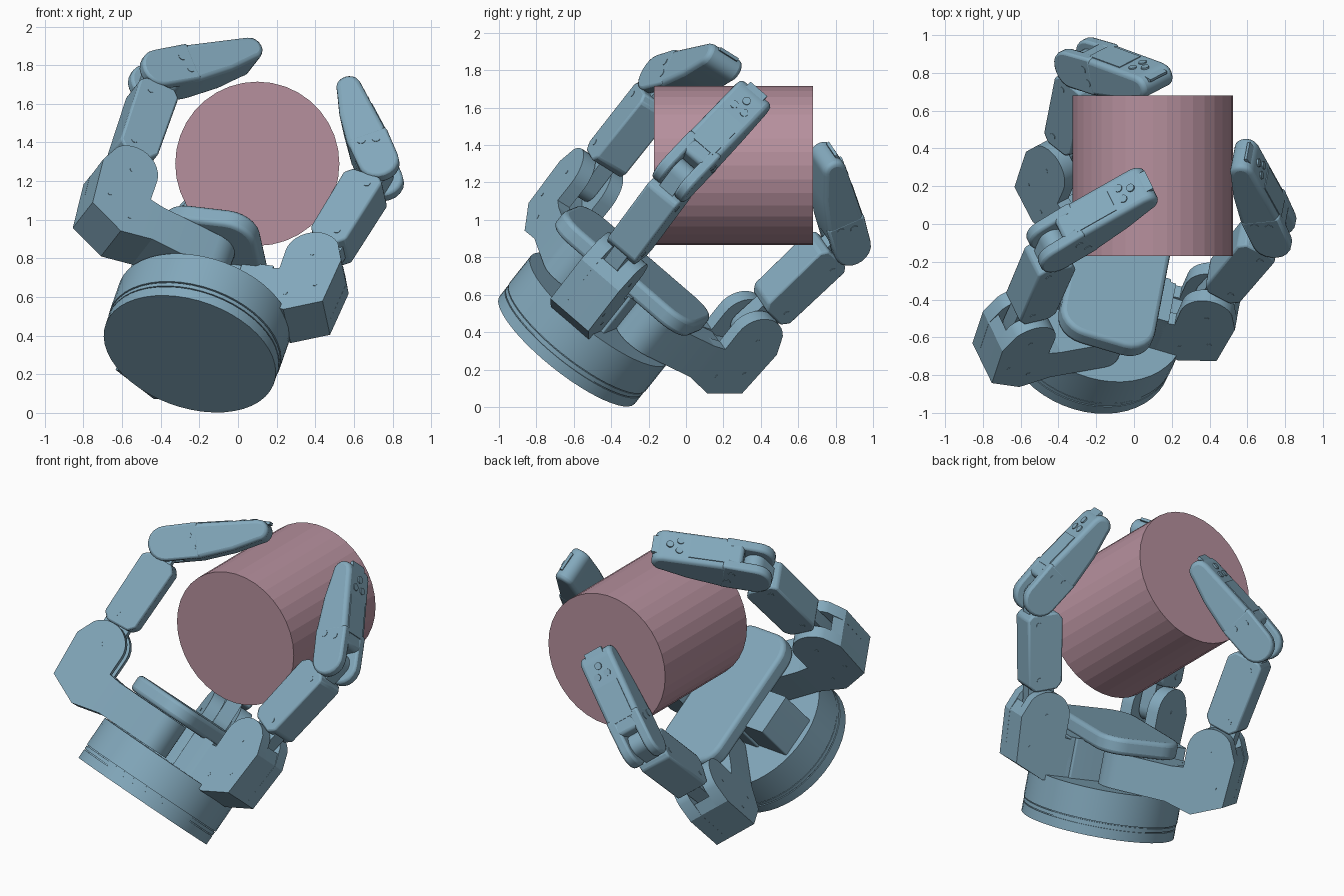
import bpy, bmesh
from math import sin, cos, pi, radians
from mathutils import Matrix, Vector

if "Cube" in bpy.data.objects:
    bpy.data.objects.remove(bpy.data.objects["Cube"])


def material(name, rgb):
    m = bpy.data.materials.new(name)
    m.diffuse_color = (*rgb, 1)
    m.use_nodes = True
    m.node_tree.nodes["Principled BSDF"].inputs["Base Color"].default_value = m.diffuse_color
    return m


BLUE = material("blue_metal", (0.23, 0.40, 0.51))
ROSE = material("rose", (0.47, 0.28, 0.34))


def frame(origin, x, y, z):
    m = Matrix((x, y, z)).transposed().to_4x4()
    m.translation = origin
    return m


def prism(name, pts, lo, hi, M, bevel=0.0, seg=2, mat=BLUE, smooth=True):
    """Extrude an outline in local xy from z = lo to z = hi."""
    bm = bmesh.new()
    f = bm.faces.new([bm.verts.new((x, y, lo)) for x, y in pts])
    ext = bmesh.ops.extrude_face_region(bm, geom=[f])
    top = [v for v in ext["geom"] if isinstance(v, bmesh.types.BMVert)]
    bmesh.ops.translate(bm, verts=top, vec=(0, 0, hi - lo))
    bmesh.ops.recalc_face_normals(bm, faces=bm.faces)
    me = bpy.data.meshes.new(name)
    bm.to_mesh(me)
    bm.free()
    me.materials.append(mat)
    ob = bpy.data.objects.new(name, me)
    bpy.context.collection.objects.link(ob)
    ob.matrix_world = M
    if bevel:
        b = ob.modifiers.new("bevel", "BEVEL")
        b.width, b.segments, b.limit_method = bevel, seg, 'ANGLE'
        b.angle_limit = radians(35)
    if smooth:
        bpy.ops.object.select_all(action='DESELECT')
        ob.select_set(True)
        bpy.context.view_layer.objects.active = ob
        bpy.ops.object.shade_smooth_by_angle(angle=radians(25))
    return ob


def arc(cx, cy, r, a0, a1, n=10):
    return [(cx + r * cos(radians(a0 + (a1 - a0) * i / n)),
             cy + r * sin(radians(a0 + (a1 - a0) * i / n))) for i in range(n + 1)]


def circle(r, n=48, cx=0, cy=0):
    return arc(cx, cy, r, 0, 360 - 360 / n, n - 1)


def rounded(x0, x1, y0, y1, r):
    return (arc(x1 - r, y1 - r, r, 0, 90, 6) + arc(x0 + r, y1 - r, r, 90, 180, 6)
            + arc(x0 + r, y0 + r, r, 180, 270, 6) + arc(x1 - r, y0 + r, r, 270, 360, 6))


SIDE = Matrix.Rotation(radians(90), 4, 'X')      # outline drawn in local xz

# hand axes: a = palm normal, u = towards fixed finger, v = across the palm
a = Vector((0.265, 0.60, 0.755)).normalized()
v = Vector((0.145, 0.75, -0.645))
v = (v - a * v.dot(a)).normalized()
u = v.cross(a)
HAND = frame(Vector((-0.25, -0.635, 0.305)), u, v, a)

# held cylinder
prism("held_cylinder", circle(0.425, 36), -0.425, 0.425,
      Matrix.Translation((0.10, 0.255, 1.29)) @ SIDE, mat=ROSE, smooth=False)

# wrist base with groove
for name, r, lo, hi in (("wrist_flange", 0.462, 0, 0.06),
                        ("wrist_groove", 0.455, 0.05, 0.10),
                        ("wrist_ring", 0.462, 0.066, 0.088),
                        ("wrist_body", 0.465, 0.094, 0.285)):
    prism(name, circle(r), lo, hi, HAND)

# palm: core, plate, rear block
prism("palm_core", rounded(-0.16, 0.30, -0.135, 0.145, 0.01), 0.28, 0.53, HAND)
prism("palm_rear_block", rounded(-0.42, 0.0, -0.13, 0.13, 0.01), 0.28, 0.54, HAND)
prism("palm_plate", rounded(-0.26, 0.26, -0.46, 0.48, 0.15), 0.515, 0.62, HAND, 0.025, 3)


def finger(label, base, angle, mid_deg, tip_deg, fixed=False):
    F = HAND @ Matrix.Translation((*base, 0)) @ Matrix.Rotation(radians(angle), 4, 'Z')
    # arm on the palm
    if fixed:
        prism(label + "_arm", rounded(0.2, 0.37, -0.135, 0.135, 0.005), 0.28, 0.53, F)
    else:
        prism(label + "_arm", [(0.42, -0.135), (0.42, 0.135)] + arc(0, 0, 0.135, 90, 270, 16),
              0.292, 0.51, F)
    # knuckle: solid foot and two cheeks around the joint
    low = [(0.33, 0.292), (0.50, 0.25), (0.69, 0.335)]
    prism(label + "_knuckle_foot",
          low + [(0.711, 0.62), (0.675, 0.69), (0.65, 0.64), (0.60, 0.54), (0.46, 0.50),
                 (0.33, 0.51)],
          -0.134, 0.134, F @ SIDE)
    cheek = (low + [(0.712, 0.62)] + arc(0.55, 0.64, 0.145, 38, 180, 12)
             + [(0.405, 0.52), (0.33, 0.51)])
    for s in (-1, 1):
        c = s * 0.095
        prism(label + "_knuckle_cheek", cheek, c - 0.04, c + 0.04, F @ SIDE)
        for x, z in ((0.62, 0.44), (0.48, 0.36), (0.55, 0.64)):
            prism(label + "_knuckle_screw", circle(0.012, 10, x, z),
                  s * 0.1, s * 0.137, F @ SIDE)
    prism(label + "_joint_pin", circle(0.05, 16, 0.55, 0.64), -0.1, 0.1, F @ SIDE)

    # middle link: neck and body
    J1 = (F @ Matrix.Translation((0.55, 0, 0.64))
          @ Matrix.Rotation(radians(mid_deg), 4, 'Y'))
    neck = arc(0, 0, 0.085, 180, 360, 10) + arc(0, 0.71, 0.07, 0, 180, 10)
    prism(label + "_middle_neck", neck, -0.046, 0.046, J1 @ SIDE)
    body = [(-0.115, 0.19), (-0.08, 0.15), (0.06, 0.14), (0.1, 0.18), (0.1, 0.585),
            (0.07, 0.615), (-0.09, 0.62), (-0.125, 0.58)]
    prism(label + "_middle_link", body, -0.1, 0.1, J1 @ SIDE, 0.012, 2)
    for s in (-1, 1):
        for x, z in ((0.03, 0.21), (0.03, 0.55)):
            prism(label + "_middle_screw", circle(0.018, 12, x, z), s * 0.09, s * 0.103,
                  J1 @ SIDE)

    # fingertip: forked base, tapered body, nail, cover panel, screws
    J2 = (J1 @ Matrix.Translation((0.015, 0, 0.71))
          @ Matrix.Rotation(radians(tip_deg - mid_deg), 4, 'Y'))
    fork = arc(0, 0, 0.105, 180, 360, 10) + [(0.108, 0.2), (-0.108, 0.2)]
    for s in (-1, 1):
        c = s * 0.079
        prism(label + "_tip_fork", fork, c - 0.032, c + 0.032, J2 @ SIDE, 0.014, 2)
    tip = ([(0.108, 0.085), (0.085, 0.56)] + arc(0.02, 0.56, 0.065, 30, 180, 8)
           + [(-0.085, 0.40), (-0.11, 0.2), (-0.105, 0.07)])
    prism(label + "_fingertip", tip, -0.11, 0.11, J2 @ SIDE, 0.025, 3)
    nail = [(0.05, 0.57), (0.08, 0.57), (0.066, 0.635), (0.05, 0.63)]
    prism(label + "_nail", nail, -0.06, 0.06, J2 @ SIDE)
    panel = [(0.05, 0.17), (0.109, 0.17), (0.097, 0.41), (0.05, 0.41)]
    prism(label + "_cover_panel", panel, -0.075, 0.075, J2 @ SIDE)
    OUT = J2 @ Matrix.Rotation(radians(90), 4, 'Y')   # local z points outward
    for y, z in ((-0.035, 0.47), (0.035, 0.47), (0.0, 0.53)):
        prism(label + "_tip_screw", circle(0.022, 12, -z, y), 0.05, 0.096, OUT)
    for s in (-1, 1):
        for x, z in ((0.035, 0.14), (-0.04, 0.16)):
            prism(label + "_side_screw", circle(0.022, 12, x, z), s * 0.09, s * 0.114,
                  J2 @ SIDE)


finger("left_finger", (0.005, -0.255), 180 + 32, 1, -50)
finger("back_finger", (0.02, 0.27), 180 - 41, 11, -53)
finger("right_finger", (-0.04, -0.01), 0, 12, -34, fixed=True)
